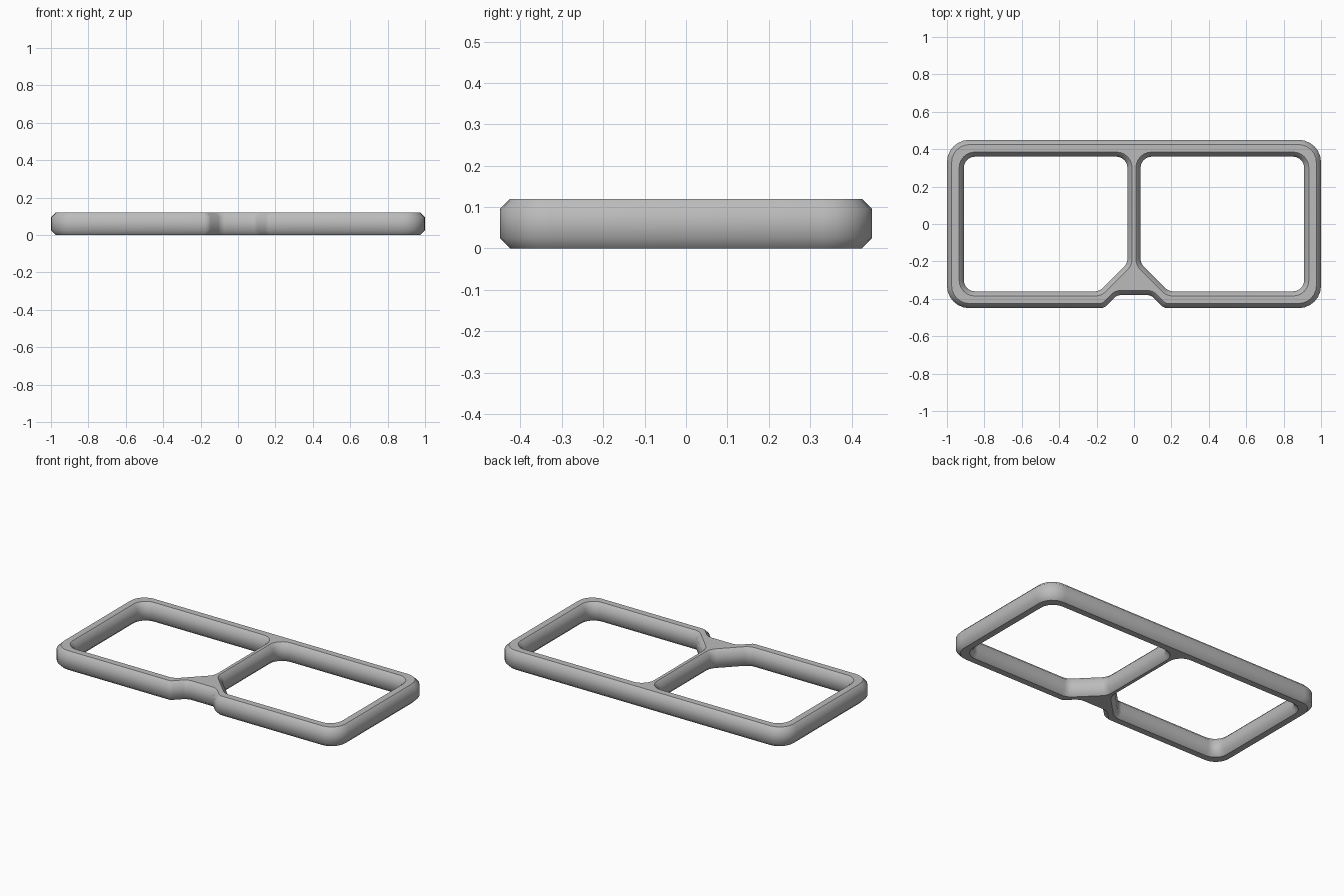
import bpy, bmesh, math
from mathutils import Vector

if "Cube" in bpy.data.objects:
    bpy.data.objects.remove(bpy.data.objects["Cube"])

HEIGHT, CHAMFER, STEPS = 0.12, 0.025, 6


def rounded(corners, radii):
    """Fillet a counter-clockwise polygon; return (point, outward normal) pairs."""
    result = []
    n = len(corners)
    for i in range(n):
        a, p, b = (Vector(corners[(i + k) % n]) for k in (-1, 0, 1))
        d1, d2 = (p - a).normalized(), (b - p).normalized()
        n1, n2 = Vector((d1.y, -d1.x)), Vector((d2.y, -d2.x))
        turn = math.atan2(d1.cross(d2), d1.dot(d2))
        r = math.copysign(radii[i], turn)
        centre = p - (n1 + n2) * r / (1 + n1.dot(n2))
        start = math.atan2(n1.y, n1.x)
        for k in range(STEPS + 1):
            t = start + turn * k / STEPS
            normal = Vector((math.cos(t), math.sin(t)))
            result.append((centre + normal * r, normal))
    return result


def chamfered_wall(bm, loop, side):
    """Wall with chamfered rims; side is 1 for an outline, -1 for an opening."""
    levels = [(0, CHAMFER), (CHAMFER, 0), (HEIGHT - CHAMFER, 0), (HEIGHT, CHAMFER)]
    rings = [[bm.verts.new((*(p - n * inset * side), z)) for p, n in loop]
             for z, inset in levels]
    count = len(loop)
    for low, high in zip(rings, rings[1:]):
        for i in range(count):
            j = (i + 1) % count
            bm.faces.new((low[i], low[j], high[j], high[i])).smooth = True
    rims = []
    for ring in (rings[0], rings[-1]):
        edges = [bm.edges.get((ring[i], ring[(i + 1) % count])) for i in range(count)]
        for e in edges:
            e.smooth = False
        rims.append(edges)
    return rims


# Outline with the notch in the front edge
outline = [(-1, -0.45), (-0.16, -0.45), (-0.09, -0.38), (0.09, -0.38),
           (0.16, -0.45), (1, -0.45), (1, 0.45), (-1, 0.45)]
outline_radii = [0.12, 0.05, 0.05, 0.05, 0.05, 0.12, 0.12, 0.12]

# Right opening, mirrored for the left one
opening = [(0.185, -0.36), (0.91, -0.36), (0.91, 0.36), (0.035, 0.36), (0.035, -0.21)]
mirrored = [(-x, y) for x, y in reversed(opening)]

bm = bmesh.new()
walls = [chamfered_wall(bm, rounded(outline, outline_radii), 1)]
for hole in (opening, mirrored):
    walls.append(chamfered_wall(bm, rounded(hole, [0.06] * len(hole)), -1))

# Flat bottom and top between the rims
for level, direction in ((0, -1), (1, 1)):
    edges = [e for wall in walls for e in wall[level]]
    bmesh.ops.triangle_fill(bm, use_beauty=True, use_dissolve=False, edges=edges,
                            normal=(0, 0, direction))
bmesh.ops.recalc_face_normals(bm, faces=bm.faces)

mesh = bpy.data.meshes.new("double_window_frame")
bm.to_mesh(mesh)
bm.free()
frame = bpy.data.objects.new("double_window_frame", mesh)
bpy.context.collection.objects.link(frame)

# Plain grey material
grey = bpy.data.materials.new("plain_grey")
grey.use_nodes = True
colour = (0.5, 0.5, 0.5, 1)
grey.diffuse_color = colour
grey.node_tree.nodes["Principled BSDF"].inputs["Base Color"].default_value = colour
mesh.materials.append(grey)
